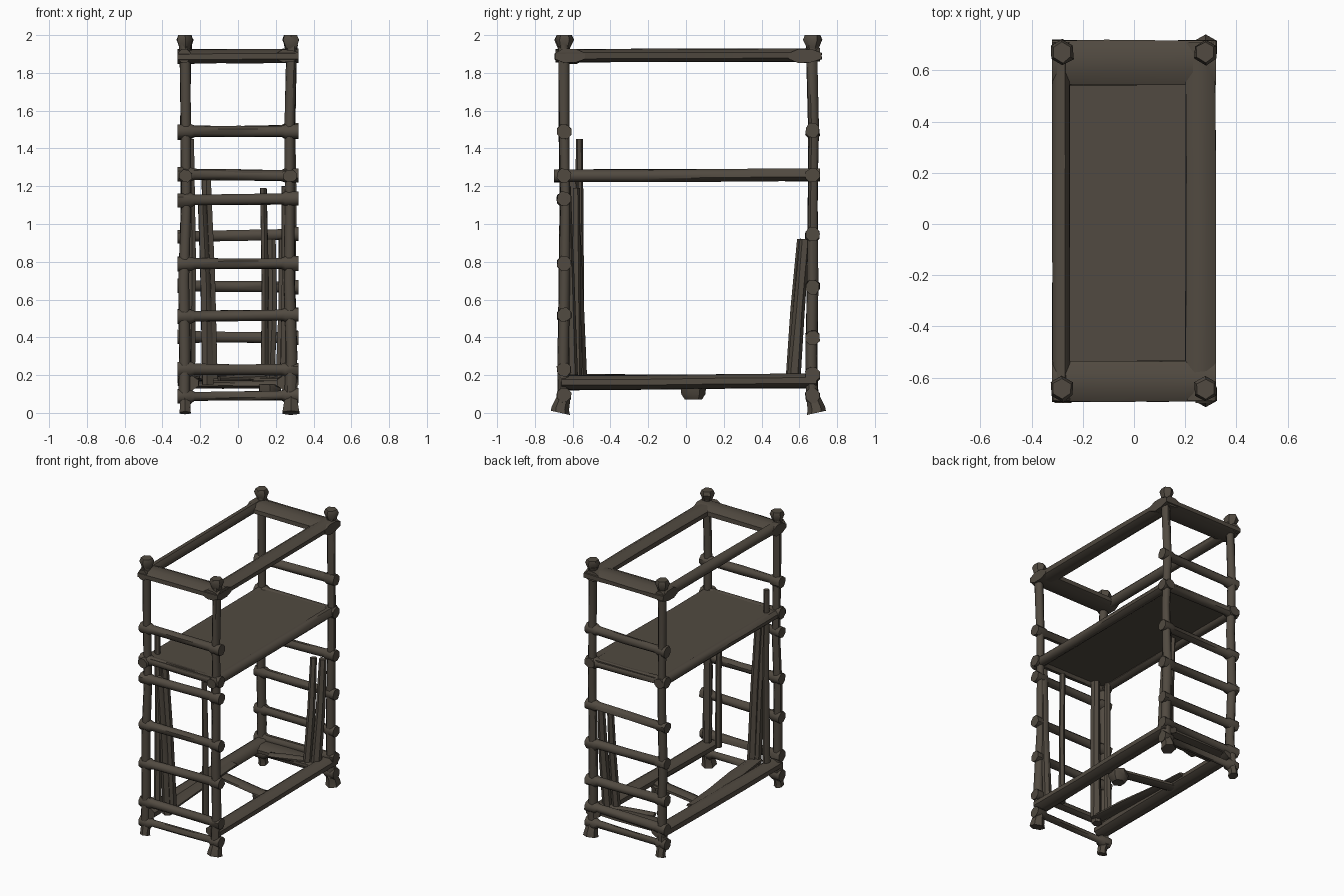
import bpy, bmesh, math, random
from mathutils import Vector

random.seed(4)
cube = bpy.data.objects.get("Cube")
if cube:
    bpy.data.objects.remove(cube, do_unlink=True)

wood = bpy.data.materials.new("dark weathered wood")
wood.use_nodes = True
colour = (0.082, 0.068, 0.052, 1)
wood.diffuse_color = colour
bsdf = wood.node_tree.nodes["Principled BSDF"]
bsdf.inputs["Base Color"].default_value = colour
bsdf.inputs["Roughness"].default_value = 0.9


def beam(name, points, sizes, sides=8, wobble=0.003):
    """Loft a faceted tube along points; each size is (half width, half height)."""
    bm = bmesh.new()
    points = [Vector(p) for p in points]
    along = (points[-1] - points[0]).normalized()
    up = Vector((0, 1, 0)) if abs(along.z) > 0.7 else Vector((0, 0, 1))
    side = along.cross(up).normalized()
    up = side.cross(along)
    rings = []
    for p, size in zip(points, sizes):
        w, h = size if isinstance(size, tuple) else (size, size)
        ring = []
        for i in range(sides):
            a = math.tau * (i + 0.5) / sides
            k = 1 / math.cos(math.pi / sides)
            jitter = random.uniform(-wobble, wobble)
            ring.append(bm.verts.new(p + side * (math.cos(a) * w * k + jitter)
                                     + up * (math.sin(a) * h * k + jitter)))
        rings.append(ring)
    for a, b in zip(rings, rings[1:]):
        for i in range(sides):
            j = (i + 1) % sides
            bm.faces.new((a[i], a[j], b[j], b[i]))
    bm.faces.new(rings[0][::-1])
    bm.faces.new(rings[-1])
    bmesh.ops.recalc_face_normals(bm, faces=bm.faces)
    mesh = bpy.data.meshes.new(name)
    bm.to_mesh(mesh)
    bm.free()
    mesh.materials.append(wood)
    obj = bpy.data.objects.new(name, mesh)
    bpy.context.collection.objects.link(obj)
    bpy.ops.object.select_all(action='DESELECT')
    obj.select_set(True)
    bpy.context.view_layer.objects.active = obj
    bpy.ops.object.shade_smooth_by_angle(angle=math.radians(50))
    return obj


FRONT, BACK, SIDE = -0.645, 0.67, 0.28


# Corner posts with flared knobs and splayed feet
def post(name, x, y, foot):
    heights = [0.06, 0.3, 0.7, 1.1, 1.5, 1.9, 1.95]
    pts = [(x + random.uniform(-.008, .008), y + random.uniform(-.006, .006), z) for z in heights]
    beam(name, pts, [0.03, 0.03, 0.028, 0.026, 0.026, 0.027, 0.028])
    beam(name + "_knob", [(x, y, 1.93), (x, y, 1.975), (x, y, 2.0)], [0.027, 0.043, 0.034], 6)
    out = 0.02 * (1 if y > 0 else -1)
    beam(name + "_foot", [(x, y + out, 0), (x, y + out, 0.025), (x, y, 0.09)],
         [foot, foot * 0.9, 0.03], 6, 0)


post("front_right_post", -SIDE, FRONT, 0.03)
post("front_left_post", SIDE, FRONT, 0.045)
post("back_right_post", -SIDE, BACK, 0.03)
post("back_left_post", SIDE, BACK, 0.045)


# Ladder rungs with thick lashed ends
def rung(name, y, z, r=0.03):
    tilt = random.uniform(-.006, .006)
    xs = [-0.32, -0.25, -0.23, 0, 0.23, 0.25, 0.32]
    rs = [0.037, 0.037, r, r, r, 0.037, 0.037]
    beam(name, [(x, y, z + tilt * x / 0.3) for x in xs], rs)


for z in (0.09, 0.23, 0.515, 0.79, 1.13, 1.26, 1.49):
    rung("front_rung", FRONT, z, 0.022 if z < 0.1 else 0.028)
for z in (0.09, 0.2, 0.4, 0.67, 0.94, 1.26, 1.49):
    rung("back_rung", BACK, z, 0.022 if z < 0.1 else 0.028)


# Top frame: flattened end planks and long rails
def plank(name, start, end, size, wobble=0.003):
    a, b = Vector(start), Vector(end)
    beam(name, [a.lerp(b, t) for t in (0, 0.33, 0.67, 1)], [size] * 4, 8, wobble)


plank("top_front_plank", (-0.32, -0.615, 1.885), (0.32, -0.615, 1.89), (0.08, 0.036))
plank("top_back_plank", (-0.32, 0.63, 1.89), (0.32, 0.63, 1.89), (0.088, 0.036))
plank("top_right_rail", (-0.285, -0.69, 1.89), (-0.285, 0.71, 1.895), (0.034, 0.034))
plank("top_left_rail", (0.26, -0.69, 1.89), (0.26, 0.71, 1.895), (0.058, 0.034))

# Middle platform with edge rails
for s in (-1, 1):
    plank("platform_rail", (s * 0.277, -0.7, 1.255), (s * 0.277, 0.71, 1.26), (0.035, 0.032))
bpy.ops.mesh.primitive_cube_add(size=1, location=(0, 0.012, 1.268))
deck = bpy.context.object
deck.name = "platform_deck"
deck.scale = (0.58, 1.36, 0.035)
deck.data.materials.append(wood)

# Bottom frame and loose floor planks
for s in (-1, 1):
    plank("bottom_rail", (s * 0.262, -0.66, 0.16), (s * 0.262, 0.69, 0.17), (0.055, 0.038))
plank("bottom_back_plank", (-0.27, 0.6, 0.17), (0.27, 0.6, 0.17), (0.08, 0.025))
plank("floor_diagonal_plank", (-0.16, -0.58, 0.19), (-0.23, 0.25, 0.18), (0.045, 0.015))
plank("floor_brace", (0.2, 0.58, 0.19), (-0.1, 0.5, 0.18), (0.03, 0.015))
plank("floor_cross_plank", (-0.25, 0.12, 0.15), (0.25, 0.02, 0.15), (0.04, 0.02))
beam("floor_foot", [(0.17, 0.04, 0.07), (0.17, 0.04, 0.1), (0.17, 0.04, 0.15)],
     [0.04, 0.055, 0.06], 6)


# Loose poles leaning inside the ends
def pole(name, bottom, top, r):
    mid = Vector(bottom).lerp(Vector(top), 0.5) + Vector((0.006, 0, 0))
    beam(name, [bottom, mid, top], [r, r * 0.9, r * 0.75], 6)


pole("tall_front_pole", (-0.25, -0.565, 0.18), (-0.25, -0.565, 1.45), 0.022)
pole("front_pole", (-0.14, -0.56, 0.18), (-0.17, -0.6, 1.26), 0.03)
pole("front_short_pole", (-0.16, -0.575, 0.15), (-0.19, -0.62, 1.15), 0.03)
pole("front_thin_pole", (0.14, -0.575, 0.2), (0.135, -0.58, 1.19), 0.02)
pole("front_side_pole", (0.25, -0.6, 0.2), (0.25, -0.63, 1.2), 0.026)
pole("back_pole", (0.17, 0.555, 0.18), (0.18, 0.61, 0.92), 0.026)
pole("back_side_pole", (0.23, 0.57, 0.18), (0.24, 0.63, 0.92), 0.03)
